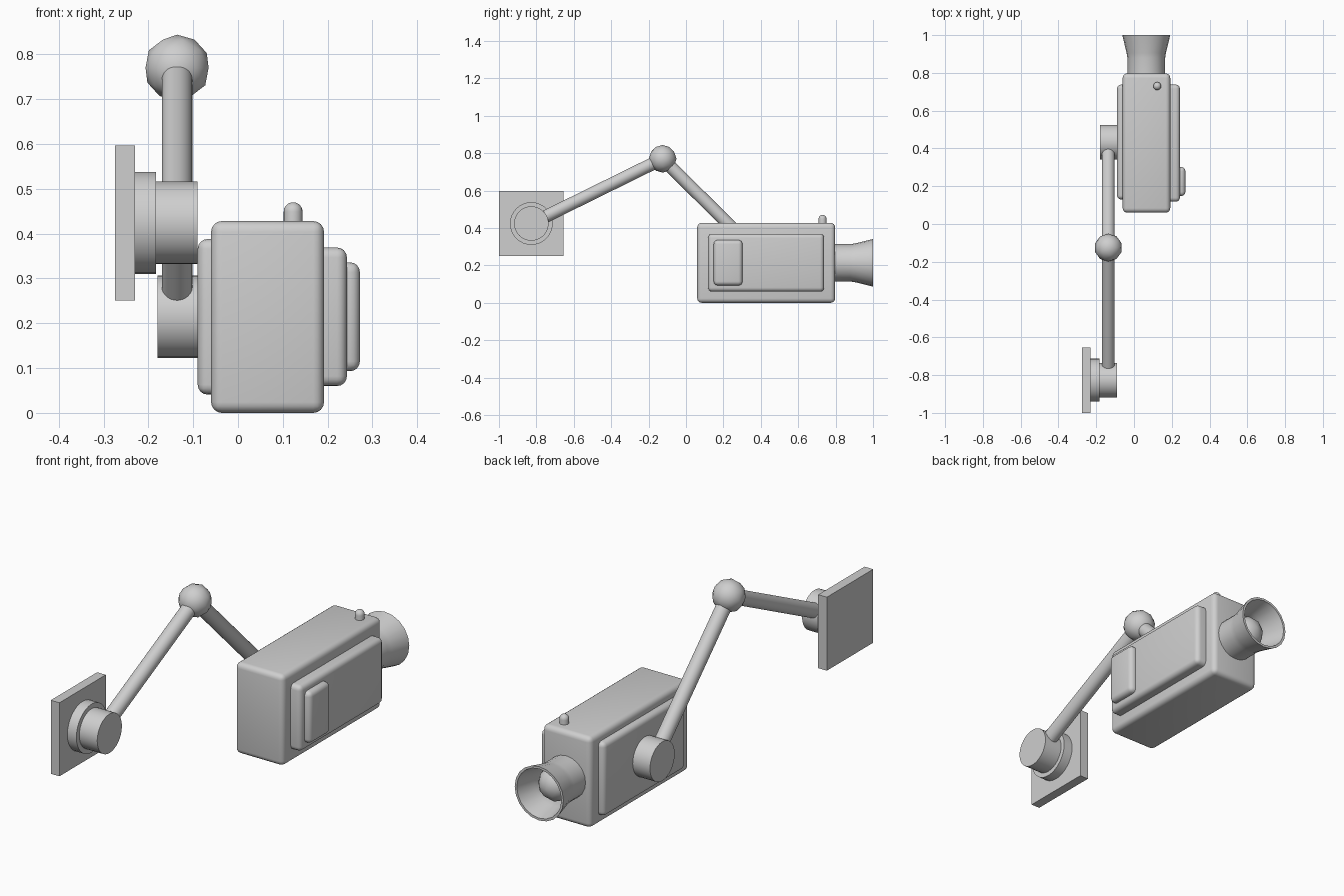
import bpy, bmesh, math
from mathutils import Vector

cube = bpy.data.objects.get("Cube")
if cube:
    bpy.data.objects.remove(cube, do_unlink=True)

# Single grey finish
grey = bpy.data.materials.new("light_grey")
grey.use_nodes = True
COLOUR = (0.62, 0.62, 0.62, 1)
grey.diffuse_color = COLOUR
grey.node_tree.nodes["Principled BSDF"].inputs["Base Color"].default_value = COLOUR


def finish(name, angle=35):
    ob = bpy.context.object
    ob.name = ob.data.name = name
    ob.data.materials.append(grey)
    bpy.ops.object.shade_smooth_by_angle(angle=math.radians(angle))
    return ob


def box(name, lo, hi, bevel=0.0):
    lo, hi = Vector(lo), Vector(hi)
    bpy.ops.mesh.primitive_cube_add(size=1, location=(lo + hi) / 2)
    ob = bpy.context.object
    ob.data.transform(ob.matrix_world.inverted().to_3x3().to_4x4())
    for v in ob.data.vertices:
        v.co = Vector(a * b for a, b in zip(v.co, hi - lo))
    if bevel:
        bm = bmesh.new()
        bm.from_mesh(ob.data)
        bmesh.ops.bevel(bm, geom=bm.edges[:], offset=bevel, segments=4,
                        profile=0.5, affect='EDGES')
        bm.to_mesh(ob.data)
        bm.free()
    return finish(name)


def rod(name, a, b, radius, sides=32):
    a, b = Vector(a), Vector(b)
    bpy.ops.mesh.primitive_cylinder_add(
        vertices=sides, radius=radius, depth=(b - a).length, location=(a + b) / 2,
        rotation=(b - a).to_track_quat('Z', 'Y').to_euler())
    return finish(name)


def ball(name, centre, radius):
    bpy.ops.mesh.primitive_ico_sphere_add(subdivisions=2, radius=radius, location=centre)
    return finish(name, 60)


def lathe(name, profile, location, rotation=(0, 0, 0), sides=20):
    """Spin (radius, height) points around the local z axis."""
    bm = bmesh.new()
    verts = [bm.verts.new((r, 0, h)) for r, h in profile]
    edges = [bm.edges.new(p) for p in zip(verts, verts[1:])]
    bmesh.ops.spin(bm, geom=verts + edges, cent=(0, 0, 0), axis=(0, 0, 1),
                   angle=math.tau, steps=sides)
    bmesh.ops.remove_doubles(bm, verts=bm.verts[:], dist=1e-5)
    bmesh.ops.recalc_face_normals(bm, faces=bm.faces[:])
    me = bpy.data.meshes.new(name)
    bm.to_mesh(me)
    bm.free()
    ob = bpy.data.objects.new(name, me)
    ob.location, ob.rotation_euler = location, rotation
    bpy.context.collection.objects.link(ob)
    bpy.ops.object.select_all(action='DESELECT')
    ob.select_set(True)
    bpy.context.view_layer.objects.active = ob
    return finish(name)


# Wall mount
WALL_Y, WALL_Z = -0.827, 0.424
box("wall_plate", (-0.275, -1.0, 0.251), (-0.23, -0.655, 0.597))
rod("mount_flange", (-0.23, WALL_Y, WALL_Z), (-0.183, WALL_Y, WALL_Z), 0.114)
rod("mount_hub", (-0.183, WALL_Y, WALL_Z), (-0.09, WALL_Y, WALL_Z), 0.092)

# Folding arm with elbow joint
ARM_X = -0.136
elbow = (ARM_X, -0.125, 0.77)
rod("wall_arm", (ARM_X, WALL_Y, WALL_Z), elbow, 0.034)
rod("camera_arm", elbow, (ARM_X, 0.433, 0.215), 0.034)
ball("elbow_joint", elbow, 0.074)
rod("camera_hub", (-0.18, 0.433, 0.215), (-0.085, 0.433, 0.215), 0.092)

# Camera housing and side panels
box("camera_body", (-0.06, 0.06, 0.0), (0.192, 0.797, 0.428), 0.024)
box("arm_side_panel", (-0.09, 0.13, 0.041), (0.0, 0.738, 0.388), 0.022)
box("outer_side_panel", (0.12, 0.118, 0.06), (0.243, 0.738, 0.369), 0.022)
box("battery_panel", (0.18, 0.148, 0.093), (0.272, 0.302, 0.336), 0.022)

# Domed button on top
dome = [(0.021 * math.cos(t), 0.449 + 0.021 * math.sin(t))
        for t in (i * math.pi / 12 for i in range(6))]
lathe("top_button", [(0, 0.40), (0.021, 0.40)] + dome + [(0, 0.47)], (0.123, 0.73, 0))

# Hollow flared lens hood, opening toward +y
LENS_X, LENS_Z = 0.065, 0.214
hood = [(0, 0.0), (0.1, 0.0), (0.1, 0.10), (0.104, 0.125), (0.127, 0.22),
        (0.116, 0.22), (0.094, 0.125), (0.09, 0.10), (0.09, 0.06), (0, 0.06)]
lathe("lens_hood", hood, (LENS_X, 0.78, LENS_Z), (-math.pi / 2, 0, 0))
ball("lens", (LENS_X, 0.867, LENS_Z), 0.082)
